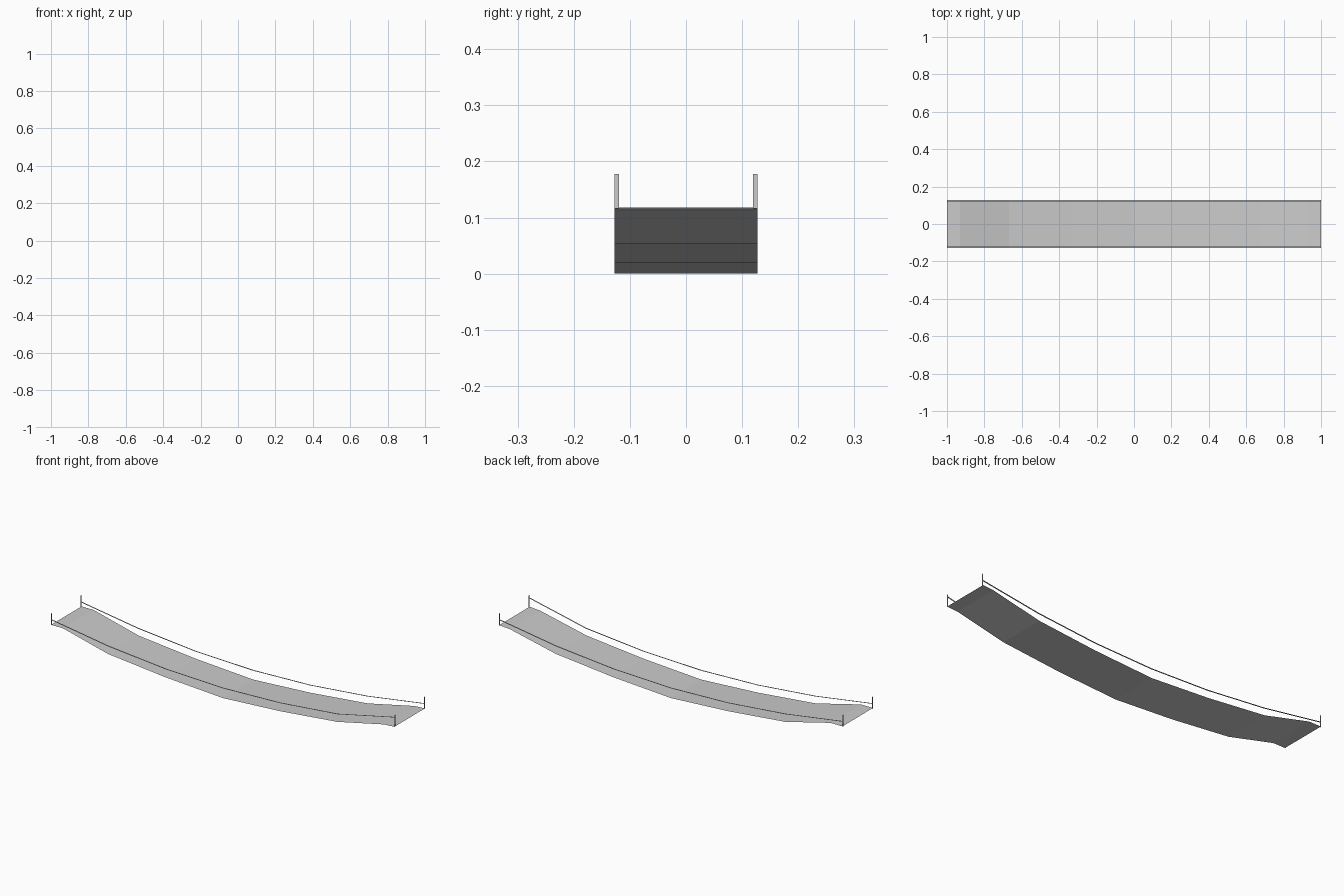
import bpy, bmesh

if "Cube" in bpy.data.objects:
    bpy.data.objects.remove(bpy.data.objects["Cube"])


def strip(name, path, y0, y1):
    """Flat sheet swept between y0 and y1 along an (x, z) path."""
    bm = bmesh.new()
    rows = [(bm.verts.new((x, y0, z)), bm.verts.new((x, y1, z))) for x, z in path]
    for (a, b), (c, d) in zip(rows, rows[1:]):
        bm.faces.new((a, c, d, b))
    me = bpy.data.meshes.new(name)
    bm.to_mesh(me)
    bm.free()
    ob = bpy.data.objects.new(name, me)
    bpy.context.collection.objects.link(ob)
    return ob


HALF = 0.127    # half the bridge width
THICK = 0.008   # width of ropes and posts

# Sagging walkway with a level landing at each end
half_sag = [(0.333, 0.02), (0.667, 0.053)]
deck = [(-1, 0.118), (-0.93, 0.118)]
deck += [(-x, z) for x, z in reversed(half_sag)] + [(0, 0)] + half_sag
deck += [(0.938, 0.112), (1, 0.116)]
strip("deck", deck, -HALF, HALF)

# Hand ropes and end posts on both sides; the front rope ties higher at the right
rope = [(-1, 0.143), (-0.667, 0.093), (-0.333, 0.062), (0, 0.051),
        (0.333, 0.062), (0.667, 0.093)]
for side, label, end_z in ((-1, "front", 0.165), (1, "back", 0.143)):
    y0, y1 = sorted((side * HALF, side * (HALF - THICK)))
    strip(f"{label}_rope", rope + [(1, end_z)], y0, y1)
    for x, end in ((-1, "left"), (1, "right")):
        strip(f"{label}_{end}_post", [(x, 0.116), (x, 0.178)], y0, y1)
